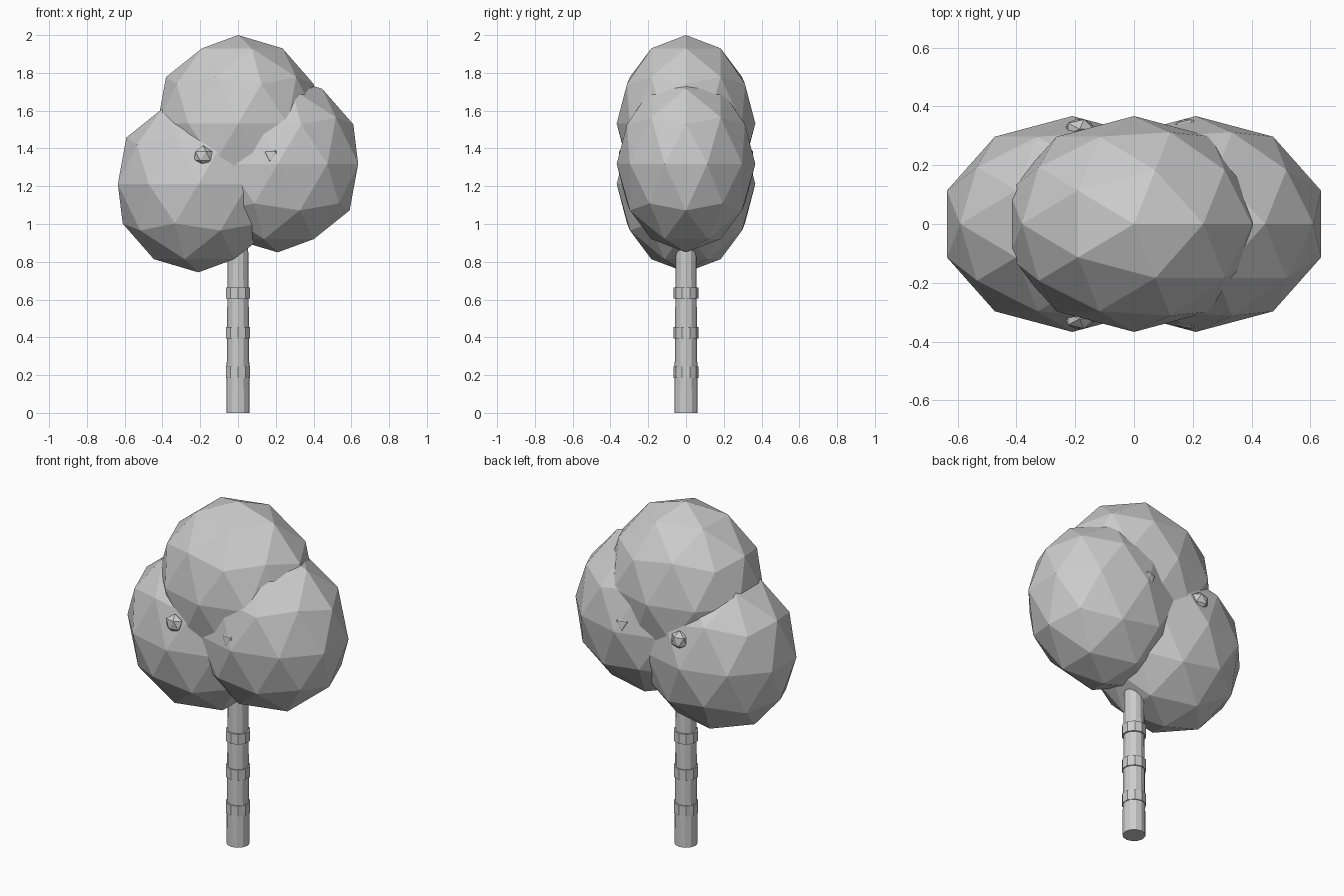
import bpy

default_cube = bpy.data.objects.get("Cube")
if default_cube:
    bpy.data.objects.remove(default_cube, do_unlink=True)

# One plain grey for the whole tree
grey = bpy.data.materials.new("plain_grey")
grey.use_nodes = True
colour = (0.6, 0.6, 0.6, 1)
grey.diffuse_color = colour
grey.node_tree.nodes["Principled BSDF"].inputs["Base Color"].default_value = colour


def finish(name):
    obj = bpy.context.object
    obj.name = name
    obj.data.materials.append(grey)
    return obj


def blob(name, centre, radii, detail):
    """Flat-shaded icosphere stretched to the given radii."""
    bpy.ops.mesh.primitive_ico_sphere_add(subdivisions=detail, radius=1, location=centre)
    obj = finish(name)
    obj.scale = radii
    return obj


def post(name, sides, low, high, r_low, r_high):
    """Upright tapered cylinder between two heights."""
    bpy.ops.mesh.primitive_cone_add(vertices=sides, radius1=r_low, radius2=r_high,
                                    depth=high - low, location=(0, 0, (low + high) / 2))
    return finish(name)


# Trunk with three raised bark rings
post("trunk", 12, 0, 1.1, 0.062, 0.052)
for i in range(3):
    low = 0.185 + 0.21 * i
    post(f"bark_ring_{i + 1}", 10, low, low + 0.06, 0.066, 0.066)

# Three overlapping leaf clumps, flattened front to back
clump_radii = (0.448, 0.367, 0.468)
for name, x, z in (("top", 0, 1.532), ("right", -0.21, 1.212), ("left", 0.21, 1.318)):
    blob(f"{name}_leaf_clump", (x, 0, z), clump_radii, 2)

# Small fruits on the front and back; the left pair is mostly buried
for side, x in (("right", -0.185), ("left", 0.182)):
    for face, y in (("front", -0.323), ("back", 0.323)):
        blob(f"{side}_{face}_fruit", (x, y, 1.36), (0.055, 0.038, 0.055), 1)
